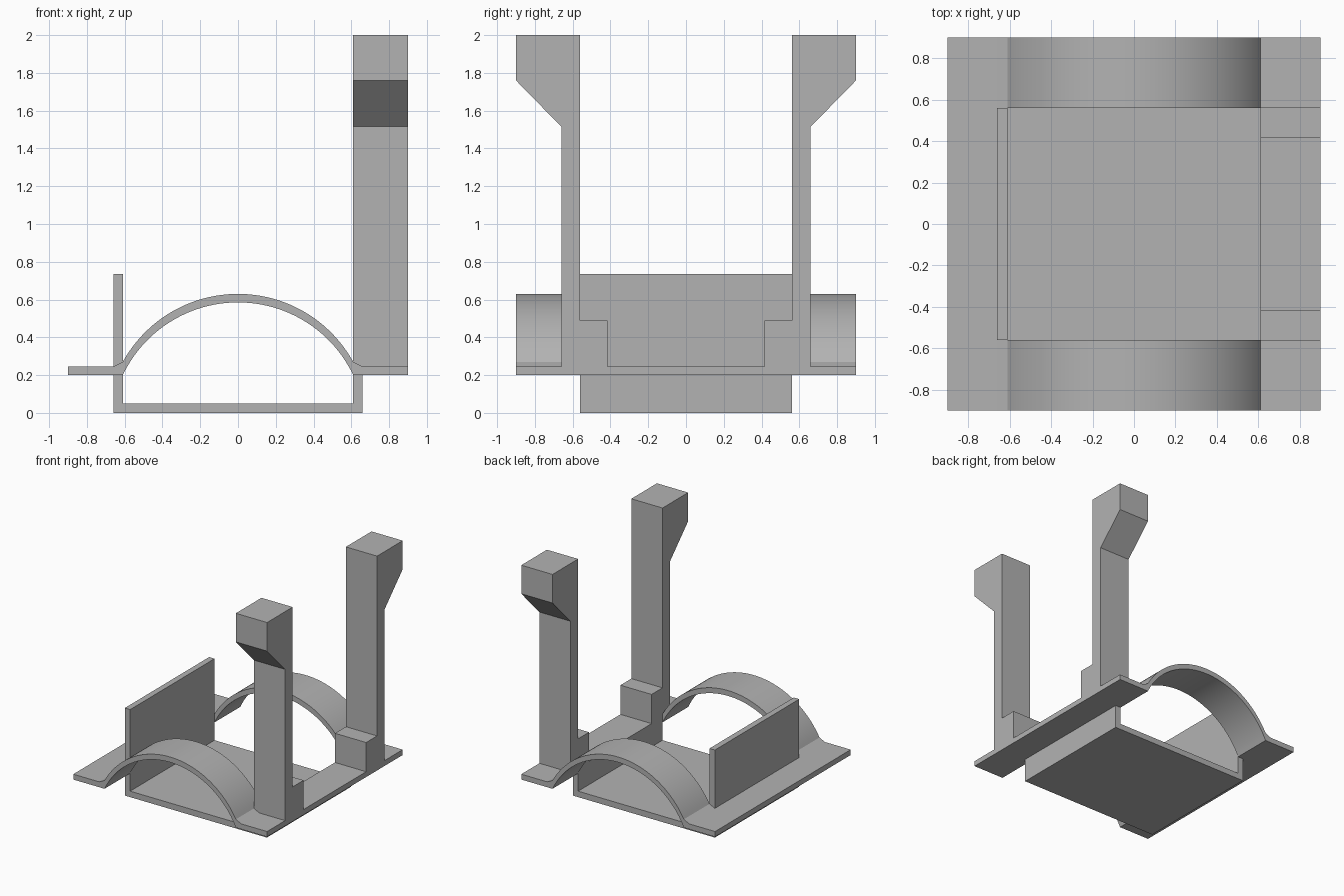
import bpy, bmesh, math
from mathutils import Vector

cube = bpy.data.objects.get("Cube")
if cube:
    bpy.data.objects.remove(cube, do_unlink=True)

# Single plain grey
grey = bpy.data.materials.new("plain grey")
grey.use_nodes = True
colour = (0.45, 0.45, 0.45, 1)
grey.diffuse_color = colour
grey.node_tree.nodes["Principled BSDF"].inputs["Base Color"].default_value = colour


def extrude(name, profile, axis, start, end, smooth=False):
    """Extrude a closed profile along axis: 'y' takes (x, z), 'x' takes (y, z)."""
    bm = bmesh.new()
    place = (lambda a, b: (a, start, b)) if axis == "y" else (lambda a, b: (start, a, b))
    face = bm.faces.new([bm.verts.new(place(a, b)) for a, b in profile])
    step = Vector((0, end - start, 0)) if axis == "y" else Vector((end - start, 0, 0))
    new = bmesh.ops.extrude_face_region(bm, geom=[face])["geom"]
    bmesh.ops.translate(bm, vec=step, verts=[v for v in new if isinstance(v, bmesh.types.BMVert)])
    bmesh.ops.recalc_face_normals(bm, faces=bm.faces)
    mesh = bpy.data.meshes.new(name)
    bm.to_mesh(mesh)
    bm.free()
    mesh.materials.append(grey)
    if smooth:
        mesh.shade_smooth()
        mesh.set_sharp_from_angle(angle=math.radians(20))
    obj = bpy.data.objects.new(name, mesh)
    bpy.context.collection.objects.link(obj)
    return obj


def arc(half, base, top, steps=48):
    """Points of a circular arc from -half to +half in x, rising from base to top."""
    rise = top - base
    radius = (half * half + rise * rise) / (2 * rise)
    sweep = math.asin(half / radius)
    angles = [sweep * (2 * i / steps - 1) for i in range(steps + 1)]
    return [(radius * math.sin(t), top - radius + radius * math.cos(t)) for t in angles]


INNER, OUTER, EDGE = 0.61, 0.66, 0.9
WIDTH = 0.56
LOW, HIGH = 0.2, 0.245

# Tray with a tall left-hand panel and a short opposite lip
extrude("tray", [(-OUTER, 0), (OUTER, 0), (OUTER, LOW), (INNER, LOW), (INNER, 0.05),
                 (-INNER, 0.05), (-INNER, 0.735), (-OUTER, 0.735)], "y", -WIDTH, WIDTH)

# Flat side flanges
for name, a, b in (("right_flange", -EDGE, -INNER), ("left_flange", INNER, EDGE)):
    extrude(name, [(a, LOW), (b, LOW), (b, HIGH), (a, HIGH)], "y", -EDGE, EDGE)

# Arched straps, posts with flared heads, and foot blocks, front and back
strap = ([(-OUTER, HIGH)] + arc(INNER, 0.27, 0.63) + [(OUTER, HIGH)]
         + arc(INNER, LOW, 0.585)[::-1])
post = [(WIDTH, LOW), (WIDTH, 2), (EDGE, 2), (EDGE, 1.76), (OUTER, 1.515), (OUTER, LOW)]
foot = [(0.415, LOW), (WIDTH, LOW), (WIDTH, 0.49), (0.415, 0.49)]
for side, s in (("front", -1), ("back", 1)):
    extrude(side + "_arch", strap, "y", s * WIDTH, s * EDGE, smooth=True)
    extrude(side + "_post", [(s * y, z) for y, z in post], "x", INNER, EDGE)
    extrude(side + "_foot_block", [(s * y, z) for y, z in foot], "x", INNER, EDGE)
